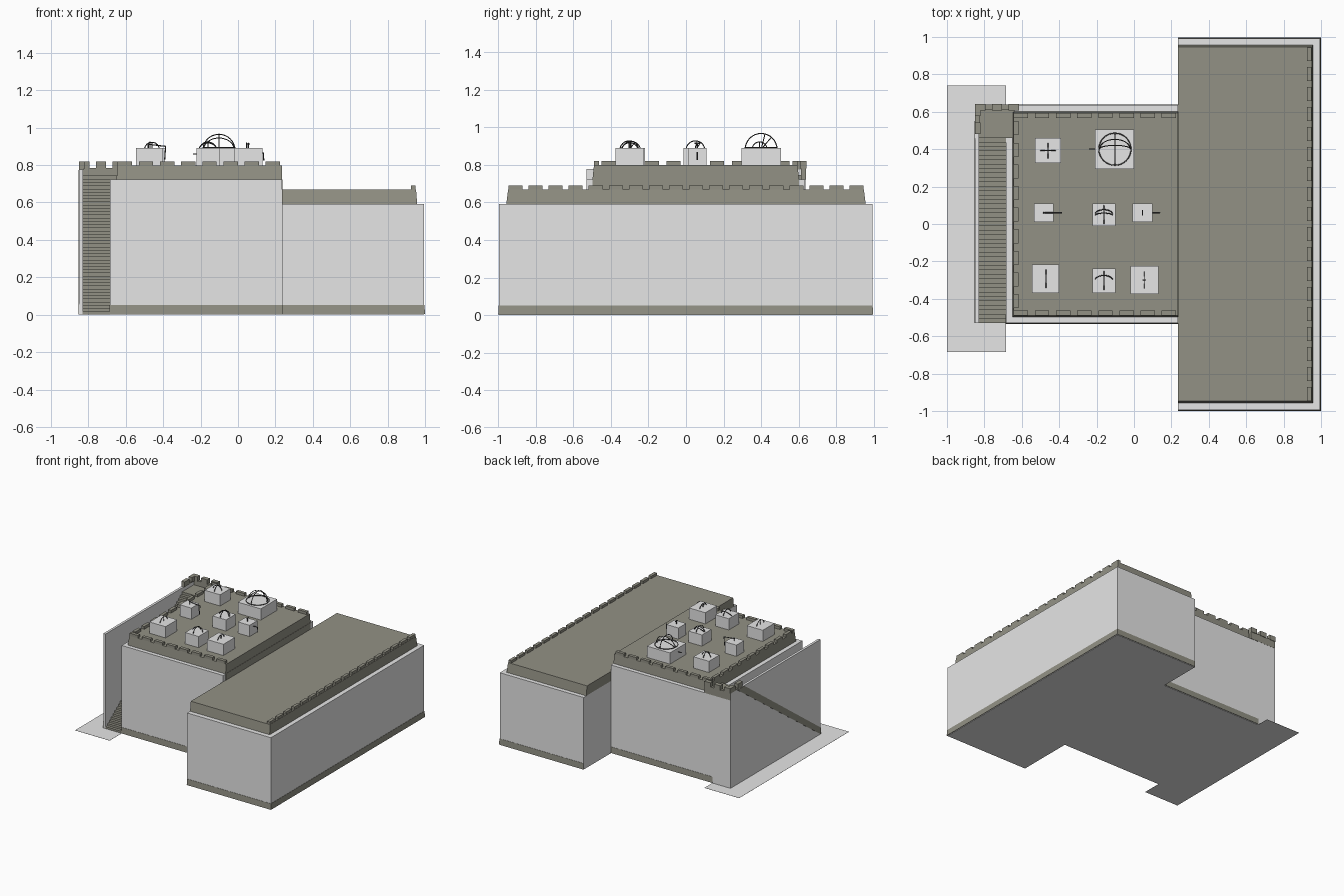
import bpy, bmesh, math
from mathutils import Vector

if "Cube" in bpy.data.objects:
    bpy.data.objects.remove(bpy.data.objects["Cube"])


def material(name, rgb):
    m = bpy.data.materials.new(name)
    m.diffuse_color = (*rgb, 1)
    m.use_nodes = True
    m.node_tree.nodes["Principled BSDF"].inputs["Base Color"].default_value = m.diffuse_color
    return m


LIGHT = material("light_stone", (0.79, 0.79, 0.79))
OLIVE = material("olive_brick", (0.29, 0.285, 0.235))
DARK = material("dark_bronze", (0.06, 0.06, 0.06))


def finish(bm, name, *mats):
    bmesh.ops.recalc_face_normals(bm, faces=bm.faces)
    me = bpy.data.meshes.new(name)
    bm.to_mesh(me)
    bm.free()
    for m in mats:
        me.materials.append(m)
    ob = bpy.data.objects.new(name, me)
    bpy.context.collection.objects.link(ob)
    return ob


def add_box(bm, x, y, z, top=None):
    """Box from (min, max) ranges; top = optional (x, y) ranges of the upper face."""
    tx, ty = top or (x, y)
    rings = []
    for (a, b), (c, d), h in ((x, y, z[0]), (tx, ty, z[1])):
        rings.append([bm.verts.new((px, py, h)) for px, py in ((a, c), (b, c), (b, d), (a, d))])
    lo, hi = rings
    bm.faces.new(lo[::-1])
    bm.faces.new(hi)
    for i in range(4):
        j = (i + 1) % 4
        bm.faces.new((lo[i], lo[j], hi[j], hi[i]))


def box(name, mat, x, y, z, top=None):
    bm = bmesh.new()
    add_box(bm, x, y, z, top)
    return finish(bm, name, mat)


def merlons(name, axis, start, end, n, fill, across, z):
    """Row of battlements along an axis between start and end."""
    bm = bmesh.new()
    width = (end - start) / (n - 1 + fill)
    for i in range(n):
        run = (start + i * width, start + (i + fill) * width)
        add_box(bm, *((run, across) if axis == "x" else (across, run)), z)
    return finish(bm, name, OLIVE)


def profile_x(name, pts, x0, x1, *mats):
    """Extrude a (y, z) outline along x."""
    bm = bmesh.new()
    a = [bm.verts.new((x0, y, z)) for y, z in pts]
    b = [bm.verts.new((x1, y, z)) for y, z in pts]
    bm.faces.new(a)
    bm.faces.new(b[::-1])
    for i in range(len(pts)):
        j = (i + 1) % len(pts)
        bm.faces.new((a[i], b[i], b[j], a[j]))
    return finish(bm, name, *mats)


def ring(name, c, r, rot=(0, 0, 0), t=0.0028):
    bpy.ops.mesh.primitive_torus_add(location=c, rotation=[math.radians(a) for a in rot],
                                     major_radius=r, minor_radius=t,
                                     major_segments=32, minor_segments=6)
    ob = bpy.context.object
    ob.name = name
    ob.data.materials.append(DARK)


def rod(name, a, b, t=0.003):
    a, b = Vector(a), Vector(b)
    bpy.ops.mesh.primitive_cylinder_add(vertices=8, radius=t, depth=(b - a).length, location=(a + b) / 2)
    ob = bpy.context.object
    ob.name = name
    ob.rotation_euler = (b - a).to_track_quat('Z', 'Y').to_euler()
    ob.data.materials.append(DARK)


# City wall block with plinth, cap and battlements
box("wall_body", LIGHT, (0.235, 0.995), (-0.995, 0.992), (0, 0.592))
box("wall_plinth", OLIVE, (0.235, 1.0), (-1.0, 0.996), (0.004, 0.052), ((0.235, 0.997), (-0.997, 0.994)))
box("wall_cap", OLIVE, (0.235, 0.958), (-0.957, 0.957), (0.592, 0.67), ((0.235, 0.952), (-0.947, 0.947)))
merlons("wall_battlements", "y", -0.945, 0.945, 18, 0.7, (0.925, 0.95), (0.668, 0.69))

# Observatory tower
box("tower_body", LIGHT, (-0.685, 0.236), (-0.53, 0.635), (0, 0.722))
box("tower_plinth", OLIVE, (-0.686, 0.236), (-0.535, 0.64), (0.004, 0.052), ((-0.686, 0.236), (-0.532, 0.637)))
box("tower_cap", OLIVE, (-0.65, 0.236), (-0.498, 0.602), (0.722, 0.798), ((-0.643, 0.236), (-0.49, 0.594)))
box("tower_cap_apron", OLIVE, (0.23, 0.238), (-0.498, 0.602), (0.665, 0.724))
for nm, ys in (("front", (-0.49, -0.462)), ("back", (0.568, 0.594))):
    merlons(nm + "_battlements", "x", -0.643, 0.225, 8, 0.68, ys, (0.796, 0.82))
merlons("left_battlements", "y", -0.45, 0.55, 9, 0.65, (-0.643, -0.617), (0.796, 0.82))

# Stair flight with solid base beside the tower
N, Y0, Y1, TOP = 42, -0.53, 0.46, 0.725
pts = [(Y0, 0.0)]
for i in range(N):
    y, z = Y0 + (Y1 - Y0) * i / N, TOP * (i + 1) / N
    pts += [(y, z), (Y0 + (Y1 - Y0) * (i + 1) / N, z)]
pts += [(0.637, TOP), (0.637, 0.0)]
stairs = profile_x("stairs", pts, -0.831, -0.684, LIGHT, OLIVE)
for p in stairs.data.polygons:
    p.material_index = int(p.normal.z > 0.5 or p.normal.y < -0.5)

# Outer stair wall with the slanted band, ground slab
box("stair_wall", LIGHT, (-0.85, -0.83), (-0.53, 0.637), (0, 0.777))
profile_x("stair_band", [(-0.53, 0.0), (-0.53, 0.055), (0.46, 0.775), (0.55, 0.775)], -0.853, -0.849, OLIVE)
box("ground_slab", LIGHT, (-1.0, -0.685), (-0.685, 0.74), (0, 0.001))

# Landing and its parapet
box("landing", OLIVE, (-0.83, -0.64), (0.46, 0.615), (0.72, 0.745))
box("landing_back_parapet", OLIVE, (-0.85, -0.615), (0.613, 0.638), (0.722, 0.785))
box("landing_side_parapet", OLIVE, (-0.85, -0.825), (0.48, 0.638), (0.775, 0.787))
merlons("landing_back_battlements", "x", -0.85, -0.615, 3, 0.62, (0.607, 0.642), (0.78, 0.82))
merlons("landing_side_battlements", "y", 0.48, 0.64, 2, 0.65, (-0.851, -0.82), (0.78, 0.82))

# Instrument pedestals
pedestals = [((-0.53, -0.39), (0.325, 0.46)), ((-0.208, 0.0), (0.295, 0.505)),
             ((-0.535, -0.43), (0.01, 0.11)), ((-0.222, -0.10), (-0.012, 0.11)),
             ((-0.008, 0.098), (0.01, 0.11)), ((-0.545, -0.40), (-0.368, -0.217)),
             ((-0.222, -0.10), (-0.368, -0.238)), ((-0.018, 0.13), (-0.375, -0.225))]
for i, (px, py) in enumerate(pedestals):
    box(f"pedestal_{i + 1}", LIGHT, px, py, (0.79, 0.89))

# Large celestial globe of rings
G = (-0.102, 0.4, 0.882)
ring("globe_horizon_ring", (G[0], G[1], 0.893), 0.086)
ring("globe_cross_ring", G, 0.085, (76, 0, 0))
ring("globe_meridian_ring", G, 0.085, (0, 90, 0))
ring("globe_tilted_ring", G, 0.082, (50, 0, 0))
rod("side_rod", (-0.24, 0.4, 0.86), (-0.207, 0.4, 0.86))

# Small crossed-ring instrument
ring("small_cross_ring", (-0.46, 0.392, 0.882), 0.04, (90, 0, 0))
ring("small_meridian_ring", (-0.46, 0.392, 0.882), 0.04, (0, 90, 0))

# Overhanging sighting arm
rod("arm_post", (-0.48, 0.06, 0.89), (-0.48, 0.06, 0.915))
rod("arm_beam", (-0.487, 0.06, 0.912), (-0.385, 0.06, 0.9))
rod("arm_drop", (-0.387, 0.06, 0.9), (-0.392, 0.06, 0.83))

# Two armillary arcs with meridian rings
for nm, cy in (("middle", 0.05), ("front", -0.302)):
    c = (-0.161, cy, 0.878)
    ring(nm + "_meridian_ring", c, 0.05, (0, 90, 0))
    ring(nm + "_tilted_ring", c, 0.048, (56, 0, 0))
ring("middle_second_ring", (-0.161, 0.046, 0.878), 0.047, (75, 0, 0))

# Short gnomon with side hook
rod("gnomon", (0.045, 0.06, 0.89), (0.045, 0.06, 0.92))
rod("gnomon_tip", (0.045, 0.045, 0.915), (0.045, 0.075, 0.915))
rod("side_hook_bar", (0.095, 0.06, 0.865), (0.137, 0.06, 0.865))
rod("side_hook_drop", (0.135, 0.06, 0.868), (0.138, 0.06, 0.825))

# Quadrant and sextant rings
ring("quadrant_ring", (-0.47, -0.292, 0.875), 0.05, (0, 90, 0))
rod("quadrant_post", (-0.47, -0.292, 0.88), (-0.47, -0.292, 0.923))
ring("sextant_ring", (0.055, -0.3, 0.872), 0.046, (0, 90, 0))
rod("sextant_post", (0.055, -0.3, 0.88), (0.055, -0.3, 0.918), 0.005)
rod("sextant_bar", (0.045, -0.3, 0.912), (0.065, -0.3, 0.912))
